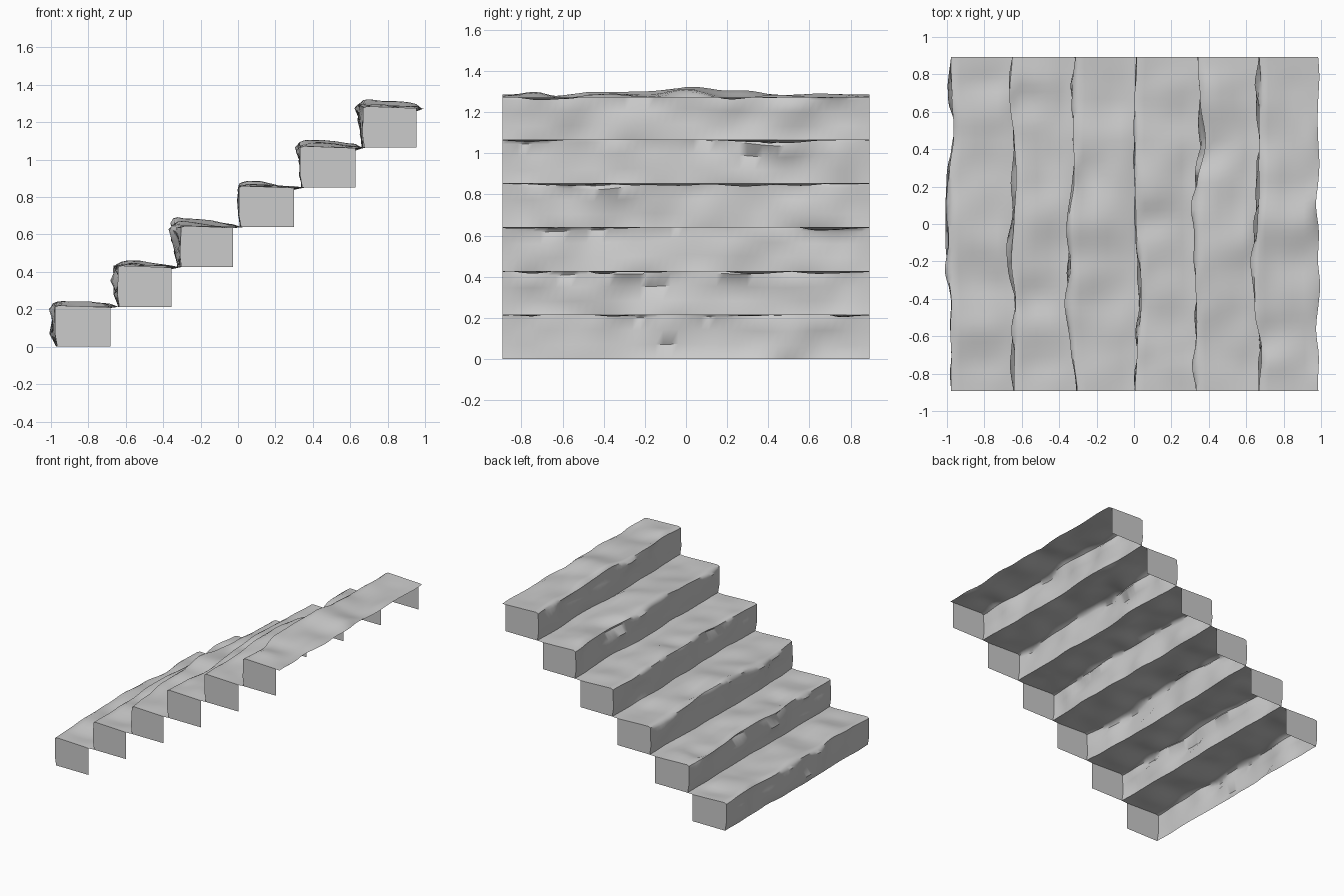
import bpy, bmesh
from mathutils import Vector, noise

if "Cube" in bpy.data.objects:
    bpy.data.objects.remove(bpy.data.objects["Cube"], do_unlink=True)

stone = bpy.data.materials.new("grey stone")
stone.use_nodes = True
GREY = (0.6, 0.6, 0.6, 1)
stone.diffuse_color = GREY
stone.node_tree.nodes["Principled BSDF"].inputs["Base Color"].default_value = GREY

STEPS, ROWS, HALF = 6, 48, 0.892
RISE, RUN = 0.213, 0.3275
CAP_RUN = 0.295

# Worn nosing of each step, in hundredths, from front end to back end
SHIFT = [(0, 0, 0, -1, -1, -1, 1, 0, 0),
         (1, 1, 2, 0, 1, 2, 1, -1, 0),
         (2, 0, -2, -2, -2, 0, 0, 1, 1),
         (0, 1, 3, 3, 1, 0, 0, 0, 1),
         (0, 0, 0, 0, 0, 0, 5, 2, 1),
         (1, 2, -1, -1, -1, 1, 1, 1, 1)]
LIFT = [(0, 1, 2, 1, 2, 1, 0, 1, 0),
        (0, 0, 1, 1, 2, 1, 0, 1, 0),
        (0, 0, 1, 2, 5, 3, 1, 0, 0),
        (0, 0, -1, 1, 1, 2, 1, 0, 0),
        (0, 0, 1, 3, 3, 1, -1, 1, 0),
        (0, 0, 2, 2, 3, 1, 0, 0, 0)]

# Chipped hollows: step, y, depth
DENTS = [(1, 0.65, 0.03), (2, 0.28, 0.02), (3, 0.02, 0.025),
         (4, 0.36, 0.02), (5, -0.6, 0.02), (1, -0.4, 0.02)]


def along(values, t):
    """Smoothly read a row of worn offsets at t from 0 to 1."""
    f = t * (len(values) - 1)
    i = min(int(f), len(values) - 2)
    f -= i
    f = f * f * (3 - 2 * f)
    return (values[i] * (1 - f) + values[i + 1] * f) / 100


def rough(x, y, seed, size):
    return noise.noise(Vector((x * 5, y * 4.5, seed * 3.7))) * size


def section(step, t):
    """Riser and tread points of one step at one position along it."""
    y = (2 * t - 1) * HALF
    fade = min(1, 12 * t, 12 * (1 - t))
    x0 = -0.978 + step * RUN
    z0 = 0.008 + step * RISE
    dx, dz = along(SHIFT[step], t), along(LIFT[step], t)
    top = z0 + RISE + 0.008
    points = []
    for k, h in enumerate((0, 0.3, 0.6, 0.87, 0.96)):
        bulge = rough(h, y, step, 0.045) * fade * (1 if 0 < k < 4 else 0.3)
        x = x0 + dx * (0.4 + 0.6 * h) + bulge + (0.012 if k == 0 else 0)
        points.append(Vector((x, y, z0 + (top + dz - z0) * h)))
    for k, d in enumerate((0.02, 0.05, 0.12, 0.19, 0.25, CAP_RUN)):
        fall = 1 - d / RUN
        z = top + dz * (0.35 + 0.65 * fall) - 0.012 * d / RUN
        z += rough(d, y, step + 20, 0.026) * fade * (0.4 if k == 0 else 1)
        for s, dy, depth in DENTS:
            if s == step:
                r = ((y - dy) / 0.09) ** 2 + ((d - 0.08) / 0.07) ** 2
                z -= depth / (1 + r * r)
        points.append(Vector((x0 + d + dx * fall, y, z)))
    if step == STEPS - 1:
        points.append(Vector((0.985 + rough(0, y, 50, 0.02), y, top - 0.015)))
    return points


# Continuous worn shell of risers and treads
bm = bmesh.new()
grid = []
for r in range(ROWS + 1):
    t = r / ROWS
    grid.append([[bm.verts.new(p) for p in section(s, t)] for s in range(STEPS)])
for a, b in zip(grid, grid[1:]):
    line_a, line_b = sum(a, []), sum(b, [])
    for i in range(len(line_a) - 1):
        bm.faces.new((line_a[i], line_b[i], line_b[i + 1], line_a[i + 1]))

# Flat end plates, one under each step at both ends, open underneath
for row, front in ((grid[0], True), (grid[-1], False)):
    for s, pts in enumerate(row):
        loop = pts[:11]
        corner = loop[-1].co.copy()
        corner.z = loop[0].co.z
        loop = loop + [bm.verts.new(corner)]
        bm.faces.new(loop if not front else loop[::-1])
bmesh.ops.recalc_face_normals(bm, faces=bm.faces)
if sum(f.normal.z * f.calc_area() for f in bm.faces) < 0:
    bmesh.ops.reverse_faces(bm, faces=bm.faces)

# Rest on the ground
low = min(v.co.z for v in bm.verts)
for v in bm.verts:
    v.co.z -= low

mesh = bpy.data.meshes.new("stone_staircase")
bm.to_mesh(mesh)
bm.free()
mesh.materials.append(stone)
stairs = bpy.data.objects.new("stone_staircase", mesh)
bpy.context.collection.objects.link(stairs)
bpy.context.view_layer.objects.active = stairs
stairs.select_set(True)
bpy.ops.object.shade_smooth_by_angle(angle=0.9)
